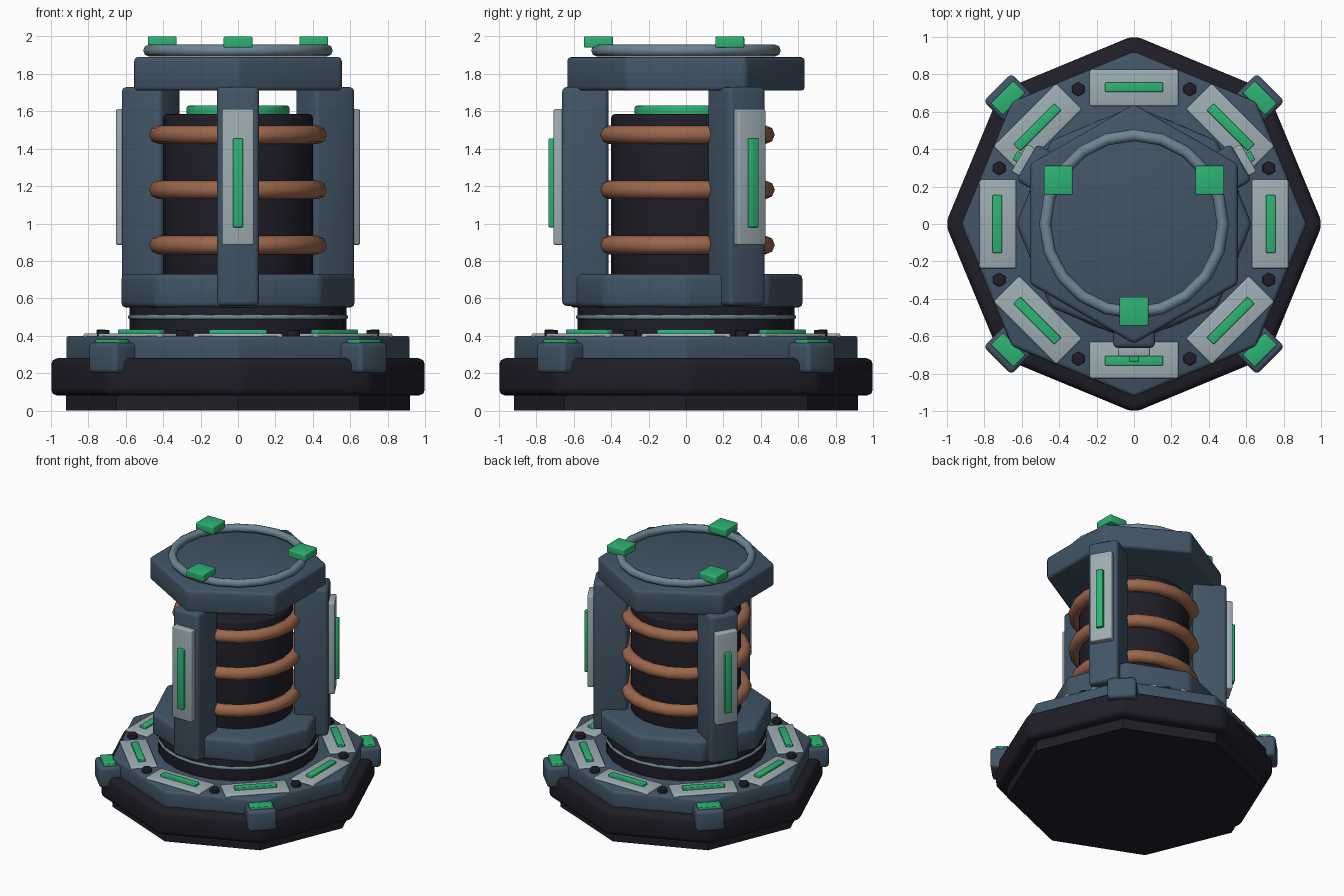
import bpy, bmesh
from math import radians, cos, sin
from mathutils import Matrix

old = bpy.data.objects.get("Cube")
if old:
    bpy.data.objects.remove(old, do_unlink=True)


def material(name, rgb):
    m = bpy.data.materials.new(name)
    m.use_nodes = True
    m.diffuse_color = (*rgb, 1)
    bsdf = m.node_tree.nodes["Principled BSDF"]
    bsdf.inputs["Base Color"].default_value = (*rgb, 1)
    bsdf.inputs["Roughness"].default_value = 0.6
    return m


DARK = material("charcoal", (0.014, 0.013, 0.021))
BODY = material("slate blue", (0.054, 0.09, 0.135))
PLATE = material("pale grey", (0.34, 0.42, 0.45))
STEEL = material("steel blue", (0.15, 0.235, 0.29))
GREEN = material("glow green", (0.026, 0.45, 0.17))
COPPER = material("copper", (0.33, 0.135, 0.07))


def finish(obj, mat):
    """Assign the colour and smooth only the soft edges."""
    obj.data.materials.append(mat)
    bpy.ops.object.select_all(action="DESELECT")
    obj.select_set(True)
    bpy.context.view_layer.objects.active = obj
    bpy.ops.object.shade_smooth_by_angle(angle=radians(32))
    return obj


def to_object(name, bm, bevel, mat, matrix, min_angle):
    if bevel:
        edges = [e for e in bm.edges if e.calc_face_angle(0) > min_angle]
        bmesh.ops.bevel(bm, geom=edges, offset=bevel, segments=3,
                        profile=0.5, affect="EDGES", clamp_overlap=True)
    bm.transform(matrix)
    mesh = bpy.data.meshes.new(name)
    bm.to_mesh(mesh)
    bm.free()
    obj = bpy.data.objects.new(name, mesh)
    bpy.context.collection.objects.link(obj)
    return finish(obj, mat)


def prism(name, sides, r, z0, z1, mat, bevel=0.0, x=0, y=0):
    """Upright prism or cylinder between two heights."""
    bm = bmesh.new()
    bmesh.ops.create_cone(bm, cap_ends=True, segments=sides,
                          radius1=r, radius2=r, depth=z1 - z0)
    return to_object(name, bm, bevel, mat,
                     Matrix.Translation((x, y, (z0 + z1) / 2)), radians(30))


def block(name, angle, r0, r1, width, z0, z1, mat, bevel):
    """Box spanning r0..r1 along a radial direction (degrees)."""
    bm = bmesh.new()
    bmesh.ops.create_cube(bm, size=1)
    bm.transform(Matrix.Diagonal((r1 - r0, width, z1 - z0, 1)))
    matrix = (Matrix.Rotation(radians(angle), 4, "Z")
              @ Matrix.Translation(((r0 + r1) / 2, 0, (z0 + z1) / 2)))
    return to_object(name, bm, bevel, mat, matrix, radians(30))


def ring(name, major, minor, z, mat, segments=20):
    bpy.ops.mesh.primitive_torus_add(
        major_radius=major, minor_radius=minor, major_segments=segments,
        minor_segments=8, location=(0, 0, z))
    obj = bpy.context.object
    obj.name = name
    obj.data.materials.append(mat)
    bpy.ops.object.shade_smooth_by_angle(angle=radians(50))
    return obj


# Octagonal base
prism("foot", 8, 0.92, 0.0, 0.1, DARK)
prism("base", 8, 1.008, 0.08, 0.28, DARK, 0.04)
prism("deck", 8, 0.923, 0.26, 0.4, BODY, 0.02)

# Deck plates with light strips, and bolts between them
for i in range(8):
    a = i * 45
    block(f"deck_plate_{i + 1}", a, 0.63, 0.825, 0.475, 0.385, 0.413, PLATE, 0.01)
    block(f"deck_light_{i + 1}", a, 0.705, 0.757, 0.31, 0.4, 0.433, GREEN, 0.006)
    b = radians(a + 22.5)
    prism(f"deck_bolt_{i + 1}", 6, 0.038, 0.39, 0.43, DARK, 0.005,
          0.78 * cos(b), 0.78 * sin(b))

# Corner clamps with light caps
for i in range(4):
    a = 45 + i * 90
    block(f"clamp_{i + 1}", a, 0.865, 1.033, 0.21, 0.2, 0.363, BODY, 0.024)
    block(f"clamp_light_{i + 1}", a, 0.907, 0.997, 0.17, 0.35, 0.382, GREEN, 0.006)

# Neck and collar
prism("neck", 24, 0.58, 0.38, 0.56, DARK, 0.012)
ring("neck_ring", 0.575, 0.014, 0.5, STEEL, 32)
prism("collar", 8, 0.63, 0.55, 0.73, BODY, 0.03)

# Core with coils and a glowing top
prism("core", 24, 0.4, 0.7, 1.585, DARK, 0.02)
prism("core_light", 24, 0.275, 1.57, 1.63, GREEN, 0.012)
for i, z in enumerate((0.885, 1.18, 1.475)):
    ring(f"coil_{i + 1}", 0.425, 0.05, z, COPPER)

# Cap
prism("cap", 6, 0.641, 1.71, 1.89, BODY, 0.022)
ring("cap_ring", 0.475, 0.032, 1.925, STEEL)

# Three pillars with panels, and square lights on the cap
for i, a in enumerate((-90, 30, 150)):
    block(f"pillar_{i + 1}", a, 0.415, 0.662, 0.225, 0.56, 1.73, BODY, 0.025)
    block(f"pillar_panel_{i + 1}", a, 0.65, 0.708, 0.17, 0.885, 1.612, PLATE, 0.01)
    block(f"pillar_light_{i + 1}", a, 0.695, 0.735, 0.054, 0.98, 1.455, GREEN, 0.006)
    pad = block(f"cap_light_{i + 1}", 0, -0.077, 0.077, 0.155, 1.94, 2.0, GREEN, 0.008)
    pad.location = (0.468 * cos(radians(a)), 0.468 * sin(radians(a)), 0)
